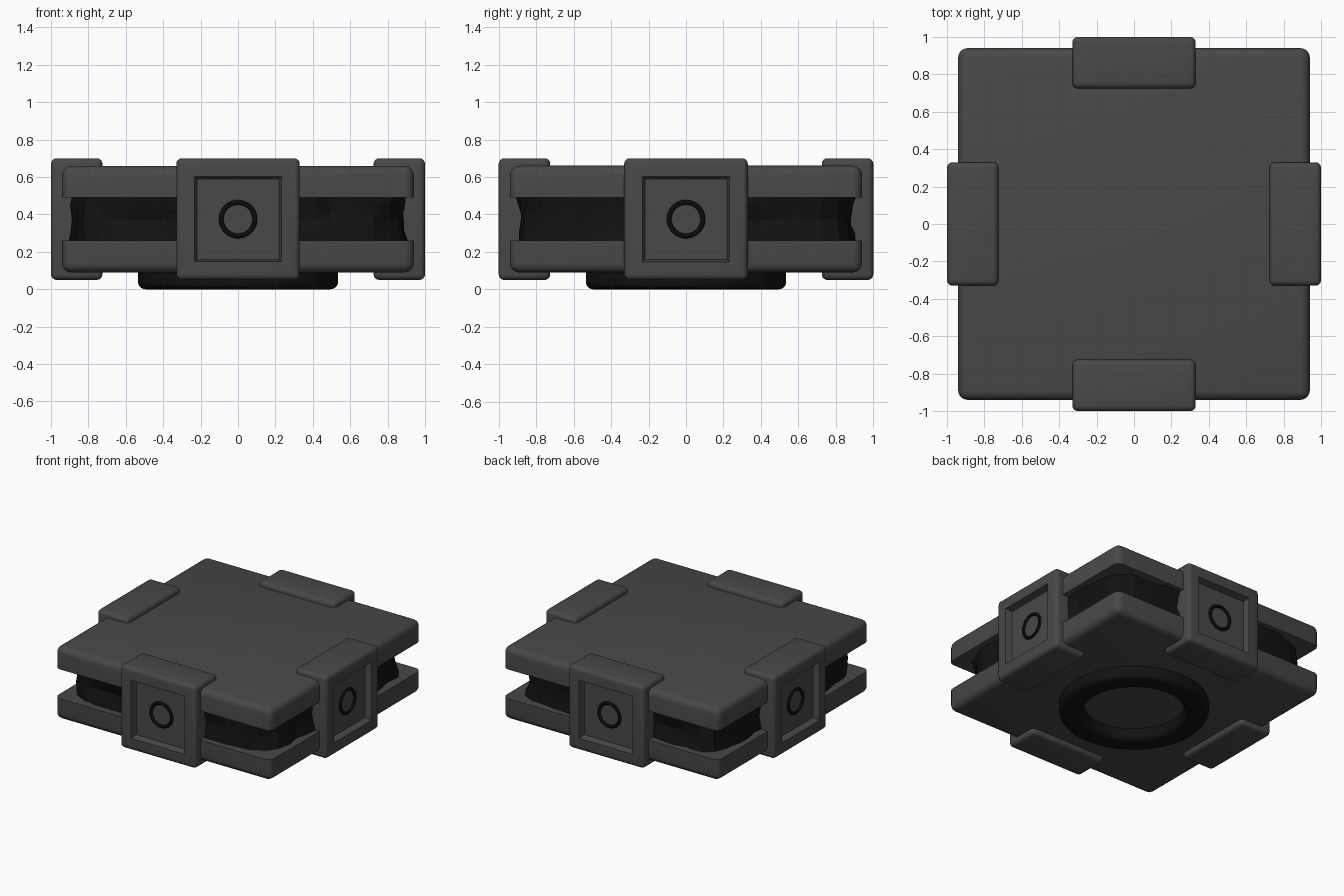
import bpy, bmesh, math
from mathutils import Matrix, Vector, noise

if "Cube" in bpy.data.objects:
    bpy.data.objects.remove(bpy.data.objects["Cube"])


def material(name, value):
    m = bpy.data.materials.new(name)
    m.diffuse_color = (value, value, value, 1)
    m.use_nodes = True
    m.node_tree.nodes["Principled BSDF"].inputs["Base Color"].default_value = m.diffuse_color
    return m


GREY = material("dark_grey", 0.065)
BLACK = material("black", 0.006)


def finish(bm, name, mat, angle=35):
    bmesh.ops.recalc_face_normals(bm, faces=bm.faces)
    me = bpy.data.meshes.new(name)
    bm.to_mesh(me)
    bm.free()
    me.materials.append(mat)
    ob = bpy.data.objects.new(name, me)
    bpy.context.collection.objects.link(ob)
    bpy.ops.object.select_all(action='DESELECT')
    ob.select_set(True)
    bpy.context.view_layer.objects.active = ob
    bpy.ops.object.shade_smooth_by_angle(angle=math.radians(angle))
    return ob


def box(lo, hi):
    bm = bmesh.new()
    lo, hi = Vector(lo), Vector(hi)
    mat = Matrix.Translation((lo + hi) / 2) @ Matrix.Diagonal((*(hi - lo), 1))
    bmesh.ops.create_cube(bm, size=1, matrix=mat)
    return bm


def round_edges(bm, edges, width):
    bmesh.ops.bevel(bm, geom=edges, offset=width, segments=4, profile=0.5,
                    affect='EDGES', clamp_overlap=True)
    bm.normal_update()


# Two square plates, rounded everywhere except the inner rim
for name, z0, z1, inner in (("top_plate", 0.49, 0.66, 0.49),
                            ("bottom_plate", 0.09, 0.26, 0.26)):
    bm = box((-0.94, -0.94, z0), (0.94, 0.94, z1))
    edges = [e for e in bm.edges
             if not all(abs(v.co.z - inner) < 1e-4 for v in e.verts)]
    round_edges(bm, edges, 0.05)
    finish(bm, name, GREY)

# Rough filling between the plates: rounded-square rings pushed by noise
bm = bmesh.new()
N, rings = 72, []
for z in (0.24, 0.30, 0.375, 0.45, 0.51):
    ring = []
    for i in range(N):
        a = 2 * math.pi * i / N
        c, s = math.cos(a), math.sin(a)
        r = 0.89 / (abs(c) ** 9 + abs(s) ** 9) ** (1 / 9)
        p = Vector((r * c, r * s, z))
        r += 0.045 * noise.noise(p * 7) - 0.02 * (1 - abs(z - 0.375) / 0.135)
        ring.append(bm.verts.new((r * c, r * s, z)))
    rings.append(ring)
for low, high in zip(rings, rings[1:]):
    for i in range(N):
        j = (i + 1) % N
        bm.faces.new((low[i], low[j], high[j], high[i]))
bm.faces.new(rings[0][::-1])
bm.faces.new(rings[-1])
finish(bm, "rough_filling", BLACK, 20)


def lathe(profile, segments, name, mat, matrix=Matrix()):
    """Closed (radius, height) loop spun round z."""
    bm = bmesh.new()
    loops = []
    for i in range(segments):
        a = 2 * math.pi * i / segments
        loops.append([bm.verts.new((r * math.cos(a), r * math.sin(a), z))
                      for r, z in profile])
    n = len(profile)
    for i in range(segments):
        a, b = loops[i], loops[(i + 1) % segments]
        for k in range(n):
            bm.faces.new((a[k], b[k], b[(k + 1) % n], a[(k + 1) % n]))
    bmesh.ops.transform(bm, matrix=matrix, verts=bm.verts)
    return finish(bm, name, mat)


# Clamps on the four sides, each with a recessed panel and a small ring
for k, side in enumerate(("front", "right", "back", "left")):
    turn = Matrix.Rotation(k * math.pi / 2, 4, 'Z')
    bm = box((-0.33, -1, 0.05), (0.33, -0.725, 0.70))
    round_edges(bm, bm.edges[:], 0.03)
    face = max((f for f in bm.faces if f.normal.y < -0.99),
               key=lambda f: f.calc_area())
    bmesh.ops.inset_region(bm, faces=[face], thickness=0.095)
    bmesh.ops.inset_region(bm, faces=[face], thickness=0.018, depth=-0.05)
    bmesh.ops.transform(bm, matrix=turn, verts=bm.verts)
    finish(bm, side + "_clamp", GREY)

    tube = [(0.09 + 0.013 * math.cos(t * math.pi / 4),
             0.013 * math.sin(t * math.pi / 4)) for t in range(8)]
    place = (turn @ Matrix.Translation((0, -0.952, 0.375))
             @ Matrix.Rotation(math.pi / 2, 4, 'X'))
    lathe(tube, 40, side + "_ring", BLACK, place)

# Foot ring underneath, rounded on its lower edges
arc = [math.radians(d) for d in (0, 22.5, 45, 67.5, 90)]
R = 0.04
outer = [(0.535 - R + R * math.cos(t), R - R * math.sin(t)) for t in arc]
inner = [(0.36 + R - R * math.cos(t), R - R * math.sin(t)) for t in reversed(arc)]
lathe([(0.535, 0.11)] + outer + inner + [(0.36, 0.11)], 64, "foot_ring", BLACK)
